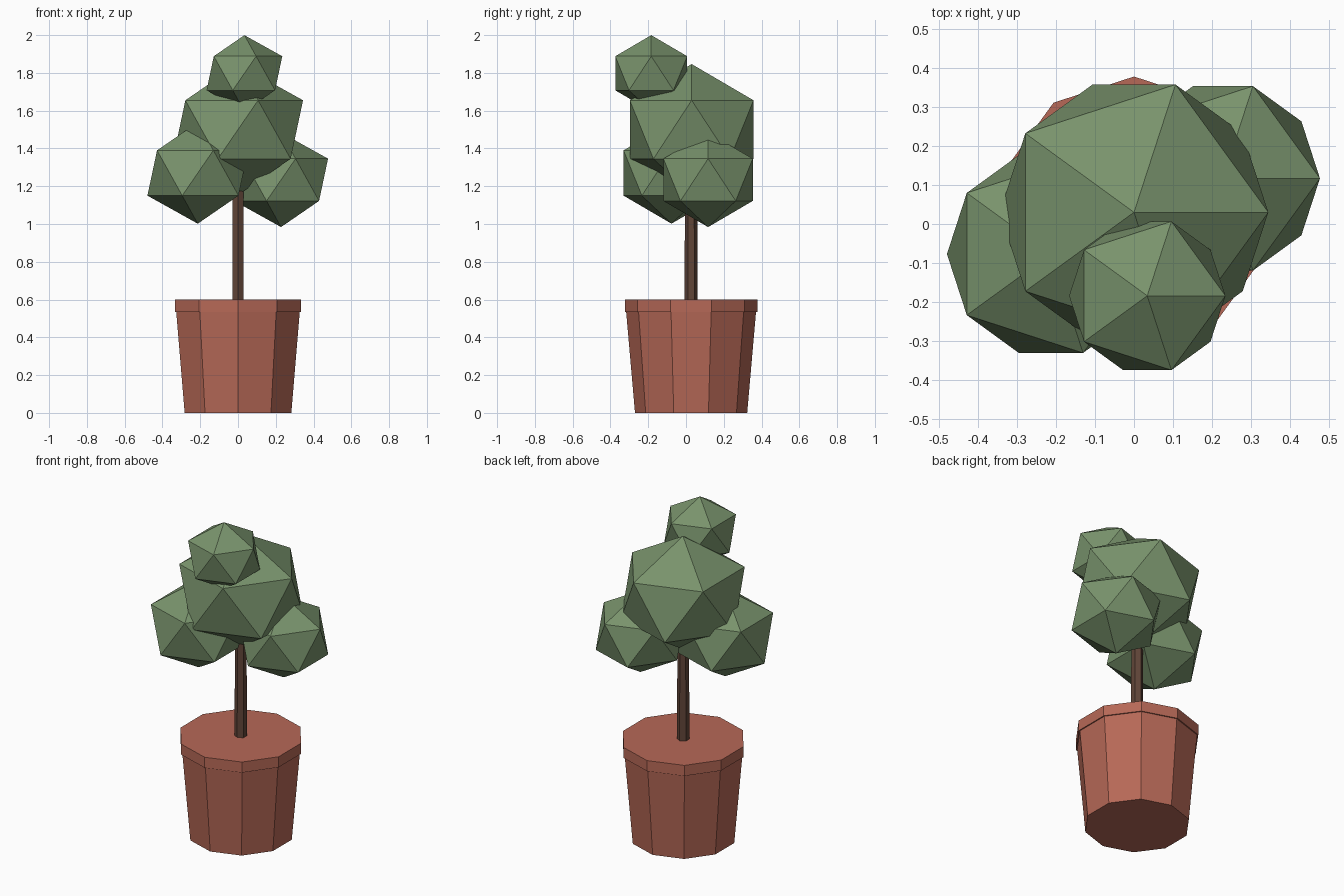
import bpy

if "Cube" in bpy.data.objects:
    bpy.data.objects.remove(bpy.data.objects["Cube"])

AXIS_Y = 0.027   # pot and trunk sit slightly behind the origin
SQUASH = 0.9     # foliage clumps are flattened vertically


def material(name, rgb):
    m = bpy.data.materials.new(name)
    m.diffuse_color = (*rgb, 1)
    m.use_nodes = True
    m.node_tree.nodes["Principled BSDF"].inputs["Base Color"].default_value = m.diffuse_color
    return m


GREEN = material("leaf_green", (0.19, 0.29, 0.15))
CLAY = material("terracotta", (0.47, 0.14, 0.095))
BARK = material("bark_brown", (0.12, 0.06, 0.04))


def finish(name, mat):
    ob = bpy.context.object
    ob.name = name
    ob.data.materials.append(mat)
    return ob


def tapered(name, sides, r_bottom, r_top, z0, z1, mat):
    bpy.ops.mesh.primitive_cone_add(vertices=sides, radius1=r_bottom, radius2=r_top,
                                    depth=z1 - z0, location=(0, AXIS_Y, (z0 + z1) / 2))
    return finish(name, mat)


def clump(name, centre, radius):
    bpy.ops.mesh.primitive_ico_sphere_add(subdivisions=1, radius=1, location=centre)
    ob = finish(name, GREEN)
    ob.scale = (radius, radius, radius * SQUASH)
    return ob


# Ten-sided pot with a straight rim
tapered("pot_body", 10, 0.297, 0.346, 0, 0.56, CLAY)
tapered("pot_rim", 10, 0.351, 0.351, 0.535, 0.6, CLAY)

# Six-sided trunk
tapered("trunk", 6, 0.035, 0.032, 0.58, 1.3, BARK)

# Foliage: low-poly squashed balls
clump("foliage_main", (0, 0.03, 1.5), 0.385)
clump("foliage_top", (0.034, -0.184, 1.798), 0.224)
clump("foliage_left", (-0.213, -0.077, 1.27), 0.298)
clump("foliage_right", (0.228, 0.117, 1.234), 0.278)
